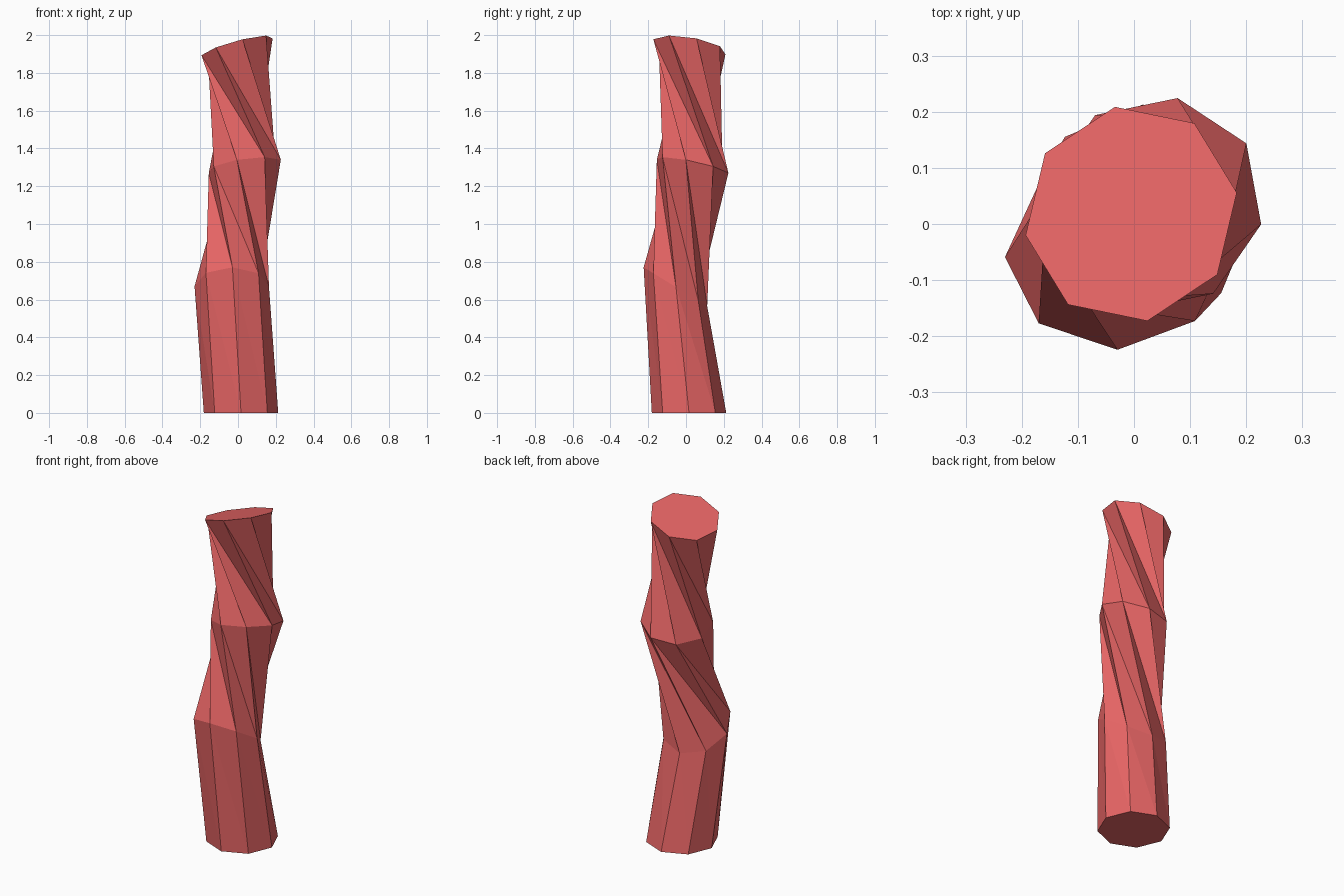
import bpy, bmesh
from math import cos, sin, radians
from mathutils import Vector

if "Cube" in bpy.data.objects:
    bpy.data.objects.remove(bpy.data.objects["Cube"])

SIDES, RADIUS = 8, 0.197

# Rings: centre, slope of the ring plane in x and y, twist in degrees
RINGS = [
    ((0.016, 0.016, 0.0), (0, 0), 0),
    ((-0.033, -0.056, 0.668), (0, -0.61), 1),
    ((0.036, 0.035, 1.305), (0.143, -0.215), -56.5),
    ((-0.005, 0.018, 1.938), (0.27, -0.168), -125),
]


def add_ring(bm, centre, slope, twist):
    """Tilted regular polygon of vertices."""
    normal = Vector((-slope[0], -slope[1], 1))
    tilt = Vector((0, 0, 1)).rotation_difference(normal)
    verts = []
    for i in range(SIDES):
        a = radians(twist + 360 * i / SIDES)
        p = tilt @ Vector((RADIUS * cos(a), RADIUS * sin(a), 0))
        verts.append(bm.verts.new(Vector(centre) + p))
    return verts


# Twisted trunk: rings bridged by triangle pairs, capped at both ends
bm = bmesh.new()
rings = [add_ring(bm, *r) for r in RINGS]
for low, high in zip(rings, rings[1:]):
    for i in range(SIDES):
        j = (i + 1) % SIDES
        bm.faces.new((low[i], low[j], high[i]))
        bm.faces.new((low[j], high[j], high[i]))
bm.faces.new(rings[0][::-1])
bm.faces.new(rings[-1])
mesh = bpy.data.meshes.new("twisted_trunk")
bm.to_mesh(mesh)
bm.free()
trunk = bpy.data.objects.new("twisted_trunk", mesh)
bpy.context.collection.objects.link(trunk)

# Red colour
red = bpy.data.materials.new("red")
red.diffuse_color = (0.8, 0.13, 0.13, 1)
red.use_nodes = True
red.node_tree.nodes["Principled BSDF"].inputs["Base Color"].default_value = red.diffuse_color
mesh.materials.append(red)
